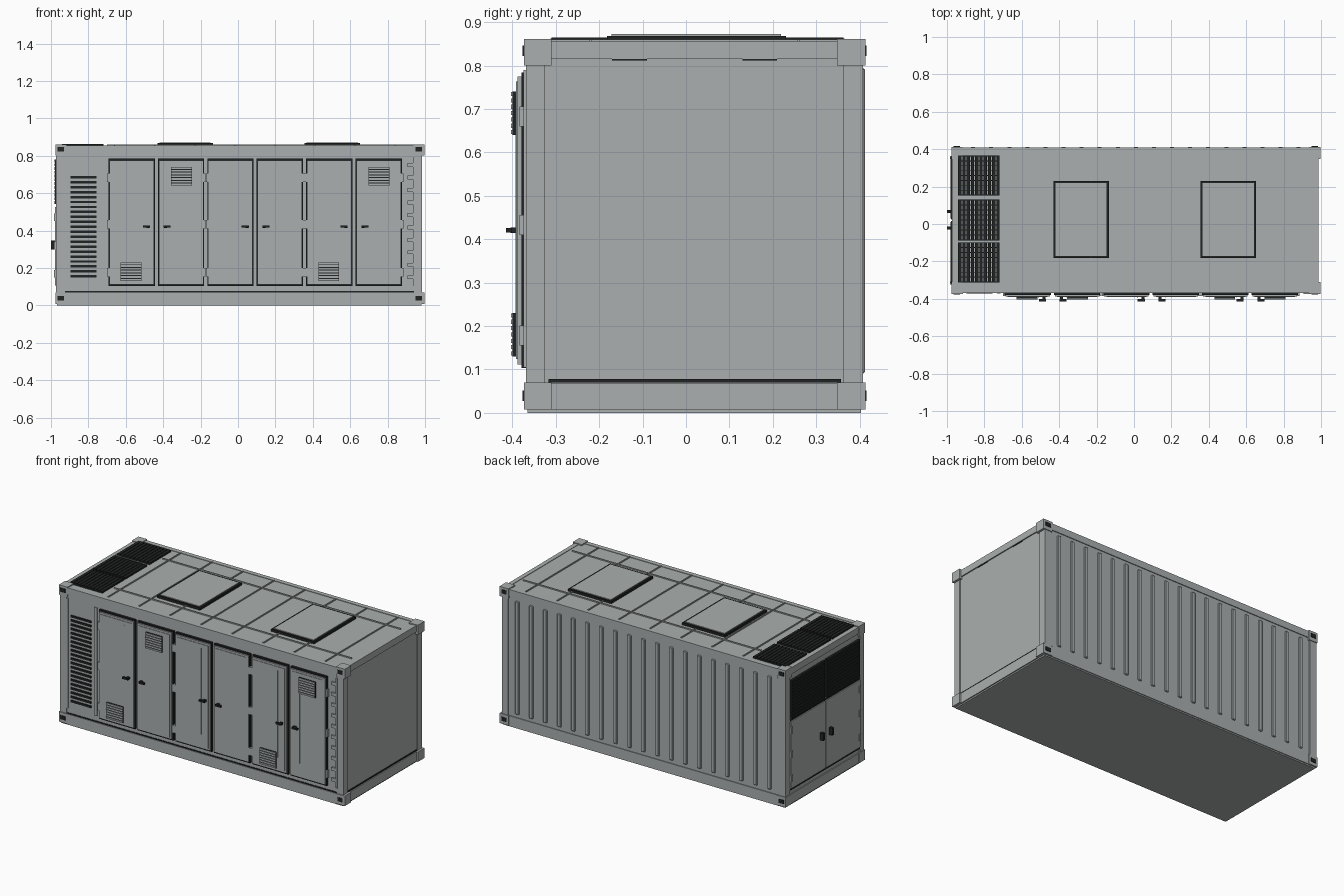
import bpy, bmesh


def material(name, rgb):
    m = bpy.data.materials.new(name)
    m.diffuse_color = (*rgb, 1)
    return m


GREY = material("painted grey steel", (0.40, 0.43, 0.425))
BLACK = material("black rubber", (0.015, 0.016, 0.016))


def boxes(name, items, mat, bevel=0):
    """One object made of boxes given as (x0, x1, y0, y1, z0, z1)."""
    bm = bmesh.new()
    for x0, x1, y0, y1, z0, z1 in items:
        for v in bmesh.ops.create_cube(bm, size=1)["verts"]:
            v.co = (x0 if v.co.x < 0 else x1,
                    y0 if v.co.y < 0 else y1,
                    z0 if v.co.z < 0 else z1)
    me = bpy.data.meshes.new(name)
    bm.to_mesh(me)
    bm.free()
    me.materials.append(mat)
    ob = bpy.data.objects.new(name, me)
    bpy.context.collection.objects.link(ob)
    if bevel:
        b = ob.modifiers.new("bevel", "BEVEL")
        b.width, b.segments = bevel, 1
    return ob


def spread(a, b, n):
    return [a + (b - a) * i / (n - 1) for i in range(n)]


# main body and frame
boxes("container_body", [(-0.967, 0.98, -0.365, 0.403, 0.0, 0.853)], GREY)
XS = ((-0.976, -0.917), (0.936, 0.998))
YS = ((-0.373, -0.31), (0.348, 0.413))
ZS = ((0.008, 0.07), (0.80, 0.861))
boxes("corner_castings", [(*x, *y, *z) for x in XS for y in YS for z in ZS], GREY)
boxes("corner_posts", [(x0, x1, y0, y1, 0.06, 0.81)
      for x0, x1 in ((-0.972, -0.925), (0.942, 0.985))
      for y0, y1 in ((-0.368, -0.325), (0.363, 0.408))], GREY)
rails = []
for z0, z1 in ((0.008, 0.068), (0.815, 0.856)):
    rails += [(-0.93, 0.95, -0.369, -0.34, z0, z1), (-0.93, 0.95, 0.38, 0.408, z0, z1),
              (-0.973, -0.95, -0.32, 0.36, z0, z1), (0.96, 0.987, -0.32, 0.36, z0, z1)]
boxes("frame_rails", rails, GREY)

# black openings in the castings, front and back
boxes("casting_holes", [(xc - 0.017, xc + 0.017, y - 0.002, y + 0.002, zc - 0.012, zc + 0.012)
      for xc in (-0.948, 0.966) for y in (-0.374, 0.414) for zc in (0.039, 0.834)], BLACK)

# black seams above the bottom rail and under the top rail
boxes("rail_seams", [(-0.925, 0.942, -0.368, -0.36, 0.07, 0.077),
      (0.975, 0.984, -0.317, 0.357, 0.07, 0.078),
      (0.975, 0.984, -0.17, -0.09, 0.812, 0.816),
      (0.975, 0.984, 0.13, 0.21, 0.812, 0.816)], BLACK)

# vertical ribs on the back wall
boxes("back_wall_ribs", [(x - 0.013, x + 0.013, 0.40, 0.412, 0.09, 0.795)
      for x in spread(-0.86, 0.88, 19)], GREY, 0.004)

# roof seams
seams = [(x - 0.003, x + 0.003, -0.34, 0.38, 0.85, 0.860) for x in spread(-0.66, 0.84, 8)]
seams += [(-0.70, 0.94, y - 0.003, y + 0.003, 0.85, 0.860) for y in (-0.22, 0.26)]
boxes("roof_seams", seams, GREY)

# roof hatches: black gasket with grey lid
HATCH = ((-0.43, -0.135), (0.355, 0.652))
boxes("hatch_gaskets", [(a, b, -0.182, 0.23, 0.85, 0.868) for a, b in HATCH], BLACK)
boxes("hatch_lids", [(a + 0.011, b - 0.011, -0.171, 0.219, 0.86, 0.872) for a, b in HATCH], GREY)

# roof fan grilles
slats, bars = [], []
for y0, y1 in ((-0.31, -0.10), (-0.085, 0.128), (0.155, 0.363)):
    slats += [(x - 0.009, x + 0.009, y0, y1, 0.85, 0.864) for x in spread(-0.932, -0.727, 10)]
    bars += [(-0.941, -0.718, y - 0.002, y + 0.002, 0.85, 0.862) for y in spread(y0, y1, 9)]
boxes("roof_grille_slats", slats, BLACK)
boxes("roof_grille_bars", bars, BLACK)

# louvred intake at the front left, with edge strips
boxes("intake_louvres", [(-0.895, -0.757, -0.371, -0.36, z - 0.0065, z + 0.0065)
      for z in spread(0.155, 0.685, 21)], BLACK)
boxes("front_edge_strips", [(-0.732, -0.714, -0.372, -0.36, 0.11, 0.785),
      (0.936, 0.946, -0.374, -0.36, 0.105, 0.79),
      (-0.924, -0.914, -0.371, -0.36, 0.105, 0.79)], GREY)

# six front doors
gaskets, panels, faces, hinges, handles, mounts, ribs = ([] for _ in range(7))
vent_backs, vent_slats = [], []
vents = {0: (0.065, 0.13), 1: (0.07, 0.64), 4: (0.065, 0.13), 5: (0.07, 0.64)}
for i in range(6):
    a = -0.693 + i * 0.2643
    b = a + 0.248
    gaskets.append((a, b, -0.379, -0.36, 0.103, 0.784))
    panels.append((a + 0.005, b - 0.005, -0.388, -0.37, 0.112, 0.775))
    faces.append((a + 0.017, b - 0.017, -0.391, -0.38, 0.124, 0.763))
    left = i % 2 == 0                       # hinge on the left, handle on the right
    hx = a if left else b
    hinges += [(hx - 0.008, hx + 0.008, -0.384, -0.36, z, z + 0.046)
               for z in (0.155, 0.41, 0.66)]
    c = b - 0.045 if left else a + 0.05
    handles.append((c - 0.019, c + 0.019, -0.415, -0.402, 0.415, 0.426))
    e = c + 0.010 if left else c - 0.010
    mounts.append((e - 0.008, e + 0.008, -0.404, -0.385, 0.414, 0.427))
    r = c - 0.02 if left else c + 0.02
    ribs.append((r - 0.002, r + 0.002, -0.393, -0.385, 0.20, 0.74))
    if i in vents:
        x, z = a + vents[i][0], vents[i][1]
        vent_backs.append((x, x + 0.112, -0.399, -0.385, z, z + 0.1))
        vent_slats += [(x, x + 0.112, -0.403, -0.398, z + k * 0.0146 + 0.002, z + k * 0.0146 + 0.0115)
                       for k in range(7)]
boxes("door_gaskets", gaskets, BLACK)
boxes("door_panels", panels, GREY)
boxes("door_raised_faces", faces, GREY)
boxes("door_hinges", hinges, GREY)
boxes("door_handles", handles, BLACK)
boxes("door_handle_mounts", mounts, BLACK)
boxes("door_ribs", ribs, GREY)
boxes("door_vent_boxes", vent_backs, BLACK)
boxes("door_vent_slats", vent_slats, GREY)

# small catches between the last door and the post
boxes("post_catches", [(0.905, 0.936, -0.374, -0.36, z, z + 0.02)
      for z in spread(0.14, 0.74, 10)], GREY)

# left end: mesh grilles above a pair of doors
end_slats, end_bars, end_doors, end_hinges = [], [], [], []
for y0, y1, outer in ((-0.315, 0.01, -0.315), (0.03, 0.355, 0.355)):
    end_slats += [(-0.981, -0.96, y0, y1, z - 0.0075, z + 0.0075) for z in spread(0.55, 0.772, 12)]
    end_bars += [(-0.978, -0.96, y - 0.003, y + 0.003, 0.543, 0.78) for y in spread(y0, y1, 13)]
    end_doors.append((-0.978, -0.96, y0 - 0.006, y1 + 0.006, 0.105, 0.525))
    end_hinges += [(-0.983, -0.96, outer - 0.008, outer + 0.008, z, z + 0.04)
                   for z in (0.15, 0.30, 0.45)]
boxes("end_grille_slats", end_slats, BLACK)
boxes("end_grille_bars", end_bars, BLACK)
boxes("end_doors", end_doors, GREY)
boxes("end_door_seam", [(-0.972, -0.96, -0.325, 0.365, 0.092, 0.532)], BLACK)
boxes("end_door_hinges", end_hinges, GREY)
boxes("end_door_handles", [(-1.0, -0.97, y - 0.008, y + 0.008, 0.30, 0.346)
      for y in (-0.022, 0.066)], BLACK)
